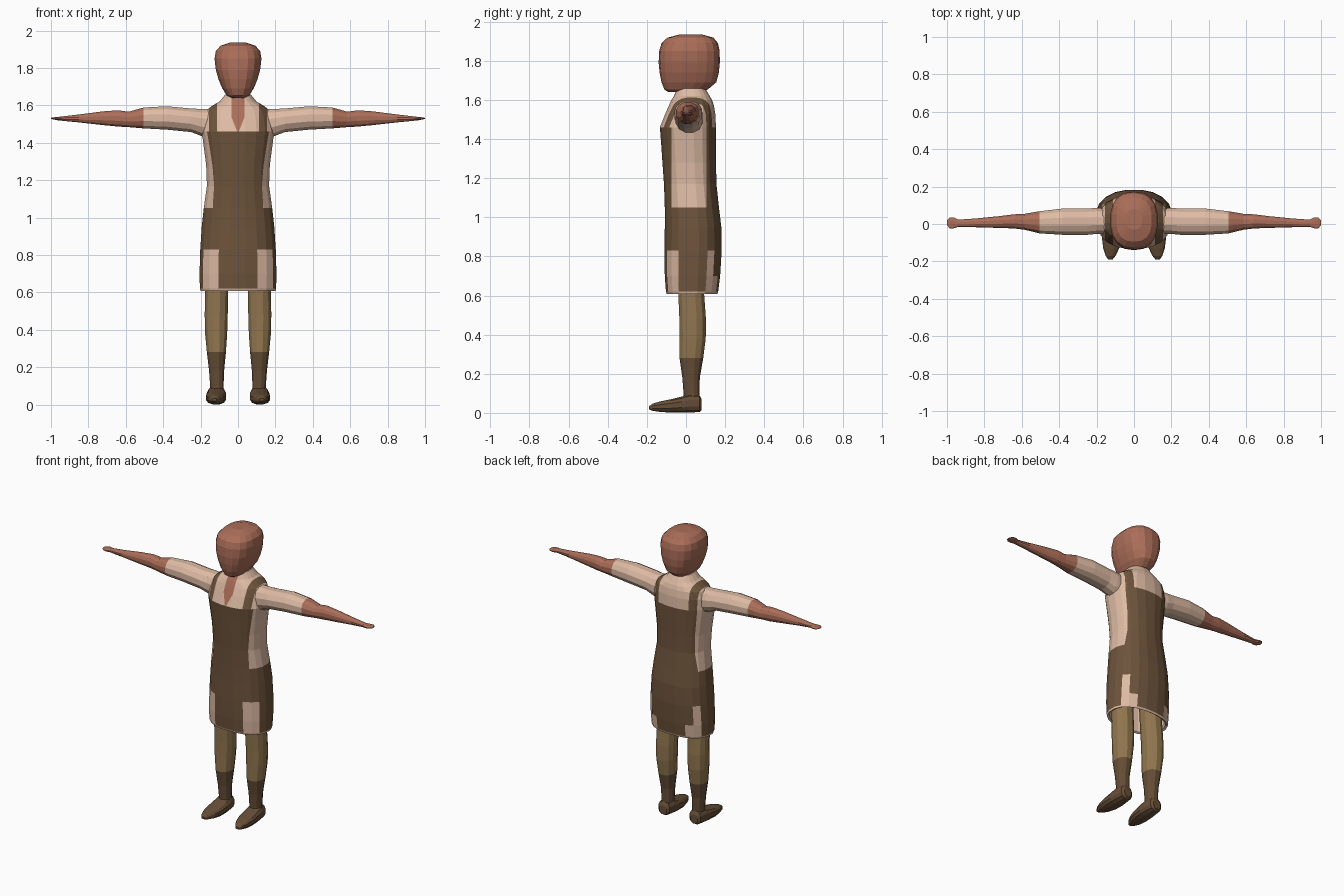
import bpy, bmesh, math
from mathutils import Vector

cube = bpy.data.objects.get("Cube")
if cube:
    bpy.data.objects.remove(cube, do_unlink=True)


def make_material(name, *rgb):
    """Make one flat colour from display values."""
    linear = [(c / 255 / 12.92) if c < 11 else ((c / 255 + 0.055) / 1.055) ** 2.4 for c in rgb]
    mat = bpy.data.materials.new(name)
    mat.use_nodes = True
    mat.diffuse_color = (*linear, 1)
    shader = mat.node_tree.nodes["Principled BSDF"]
    shader.inputs["Base Color"].default_value = (*linear, 1)
    shader.inputs["Roughness"].default_value = 0.9
    return mat


skin = make_material("skin", 172, 110, 89)
shirt = make_material("cream shirt", 222, 187, 164)
apron = make_material("brown apron", 110, 84, 60)
trousers = make_material("khaki trousers", 146, 119, 80)
leather = make_material("boot leather", 102, 78, 55)


def loft(rings, axis, sides, power, mirror=1):
    """Skin closed rounded sections; each ring is (position, low a, high a, low b, high b)."""
    bm = bmesh.new()
    loops = []
    for pos, a_low, a_high, b_low, b_high in rings:
        loop = []
        for i in range(sides):
            turn = math.tau * (i + 0.5) / sides
            c, s = math.cos(turn), math.sin(turn)
            a = (a_low + a_high) / 2 + (a_high - a_low) / 2 * math.copysign(abs(c) ** (2 / power), c)
            b = (b_low + b_high) / 2 + (b_high - b_low) / 2 * math.copysign(abs(s) ** (2 / power), s)
            x, y, z = {"x": (pos, a, b), "y": (a, pos, b), "z": (a, b, pos)}[axis]
            loop.append(bm.verts.new((x * mirror, y, z)))
        loops.append(loop)
    for low, high in zip(loops, loops[1:]):
        for i in range(sides):
            j = (i + 1) % sides
            bm.faces.new((low[i], low[j], high[j], high[i]))
    bm.faces.new(loops[0])
    bm.faces.new(loops[-1])
    return bm


def cut(bm, point, normal, region):
    """Split the faces whose centre lies in the region along a plane."""
    faces = [f for f in bm.faces if region(f.calc_center_median())]
    edges = {e for f in faces for e in f.edges}
    verts = {v for f in faces for v in f.verts}
    bmesh.ops.bisect_plane(bm, geom=[*verts, *edges, *faces], plane_co=point, plane_no=normal)


def finish(bm, name, materials, rule=None):
    bmesh.ops.recalc_face_normals(bm, faces=bm.faces)
    if rule:
        for face in bm.faces:
            face.material_index = rule(face.calc_center_median())
    mesh = bpy.data.meshes.new(name)
    bm.to_mesh(mesh)
    bm.free()
    for mat in materials:
        mesh.materials.append(mat)
    obj = bpy.data.objects.new(name, mesh)
    bpy.context.collection.objects.link(obj)
    return obj


def symmetric(profile):
    """Expand (z, half width, front, back) into full rings."""
    return [(z, -w, w, front, back) for z, w, front, back in profile]


# Head: tapered to the chin and rounded on the crown
head = loft(symmetric([
    (1.64, 0.035, -0.09, 0.03), (1.652, 0.06, -0.11, 0.11), (1.69, 0.085, -0.125, 0.155),
    (1.74, 0.106, -0.135, 0.168), (1.79, 0.12, -0.14, 0.173), (1.85, 0.127, -0.137, 0.172),
    (1.89, 0.12, -0.125, 0.163), (1.918, 0.095, -0.095, 0.14), (1.935, 0.045, -0.03, 0.08),
]), "z", 18, 2.5)
finish(head, "head", [skin])

# Neck
neck = loft(symmetric([(1.58, 0.05, -0.03, 0.085), (1.7, 0.05, -0.03, 0.085)]), "z", 12, 2)
finish(neck, "neck", [skin])

# Body: hollow skirt inside, hem, waist, chest, shoulders and collar
HEM, WAIST, BIB = 0.62, 1.05, 1.46
body = loft(symmetric([
    (0.9, 0.17, -0.075, 0.14), (0.615, 0.19, -0.09, 0.15),
    (0.608, 0.203, -0.1, 0.162), (HEM, 0.206, -0.104, 0.166), (0.7, 0.208, -0.11, 0.176),
    (0.83, 0.204, -0.112, 0.184), (0.95, 0.196, -0.11, 0.182), (WAIST, 0.185, -0.11, 0.17),
    (1.17, 0.168, -0.114, 0.157), (1.28, 0.172, -0.122, 0.155), (1.37, 0.184, -0.128, 0.155),
    (BIB, 0.196, -0.135, 0.155), (1.53, 0.188, -0.107, 0.151), (1.575, 0.17, -0.087, 0.143),
    (1.6, 0.135, -0.075, 0.134), (1.62, 0.1, -0.062, 0.122), (1.657, 0.07, -0.048, 0.1),
]), "z", 20, 2.3)

SIDE_FRONT, SIDE_BACK = -0.075, 0.105
STRAP_IN, STRAP_OUT = 0.112, 0.156
NECKLINE, V_WIDTH, V_SLOPE = 1.45, 0.034, 0.4


def side_panel(p):
    return WAIST < p.z < BIB


def upper(p):
    return p.z > BIB


def throat(p):
    return upper(p) and p.y < 0 and abs(p.x) < STRAP_IN


for y in (SIDE_FRONT, SIDE_BACK):
    cut(body, (0, y, 0), (0, 1, 0), side_panel)
for side in (-1, 1):
    for x in (STRAP_IN, STRAP_OUT):
        cut(body, (side * x, 0, 0), (1, 0, 0), upper)
for side in (-1, 1):
    cut(body, (side * V_WIDTH, 0, 0), (1, 0, 0), throat)
    cut(body, (0, 0, NECKLINE), (1, 0, -side * V_SLOPE), throat)


def body_colour(p):
    inside = p.z < 0.8 and abs(p.x) < 0.185 and -0.09 < p.y < 0.15
    if p.z < HEM or inside:
        return 0
    if upper(p):
        if throat(p) and abs(p.x) < min(V_WIDTH, (p.z - NECKLINE) * V_SLOPE):
            return 2
        return 1 if STRAP_IN < abs(p.x) < STRAP_OUT else 0
    if side_panel(p) and SIDE_FRONT < p.y < SIDE_BACK:
        return 0
    return 1


# Skirt lining is coloured by the faces that point to the middle
bmesh.ops.recalc_face_normals(body, faces=body.faces)
lining = []
for f in body.faces:
    c = f.calc_center_median()
    outward = Vector((c.x, c.y - 0.035, 0))
    if c.z < 0.95 and (f.normal.dot(outward) < 0 or abs(f.normal.z) > 0.9):
        lining.append(f.index)
body_obj = finish(body, "shirt_and_apron", [shirt, apron, skin], body_colour)
for index in lining:
    if index >= 0:
        body_obj.data.polygons[index].material_index = 0

CUFF, BOOT_TOP = 0.505, 0.28
for side, label in ((1, "left"), (-1, "right")):
    # Sleeve and bare forearm, ending in a flat hand
    arm = loft([
        (0.158, -0.055, 0.085, 1.42, 1.583), (0.2, -0.055, 0.088, 1.435, 1.583),
        (0.25, -0.06, 0.085, 1.455, 1.585), (0.38, -0.06, 0.085, 1.468, 1.597),
        (CUFF, -0.052, 0.07, 1.475, 1.59), (0.585, -0.032, 0.056, 1.482, 1.567),
        (0.64, -0.025, 0.053, 1.485, 1.575), (0.72, -0.022, 0.043, 1.493, 1.569),
        (0.85, -0.018, 0.03, 1.508, 1.552), (0.94, -0.016, 0.024, 1.517, 1.541),
        (0.965, -0.025, 0.037, 1.52, 1.538), (0.985, -0.024, 0.036, 1.524, 1.536),
        (1.0, -0.008, 0.02, 1.527, 1.533),
    ], "x", 12, 2.2, side)
    finish(arm, label + "_arm", [shirt, skin], lambda p: int(abs(p.x) > CUFF))

    # Trouser leg tucked into the boot shaft
    leg = loft([
        (0.04, 0.078, 0.15, -0.012, 0.07), (0.1, 0.076, 0.15, -0.014, 0.07),
        (0.18, 0.073, 0.156, -0.02, 0.072), (BOOT_TOP, 0.063, 0.168, -0.035, 0.09),
        (0.38, 0.056, 0.178, -0.035, 0.103), (0.48, 0.053, 0.18, -0.036, 0.104),
        (0.62, 0.05, 0.178, -0.042, 0.094), (0.88, 0.04, 0.165, -0.05, 0.1),
    ], "z", 12, 2.2, side)
    finish(leg, label + "_leg", [leather, trousers], lambda p: int(p.z > BOOT_TOP))

    # Boot foot: heel, instep and narrowing toe
    foot = loft([
        (0.08, 0.088, 0.142, 0.012, 0.07), (0.068, 0.073, 0.158, 0.003, 0.093),
        (0.02, 0.065, 0.166, 0.001, 0.098), (-0.02, 0.062, 0.17, 0, 0.085),
        (-0.08, 0.064, 0.172, 0.001, 0.07), (-0.13, 0.078, 0.166, 0.004, 0.06),
        (-0.17, 0.098, 0.152, 0.01, 0.048), (-0.19, 0.114, 0.138, 0.018, 0.034),
    ], "y", 12, 2.6, side)
    finish(foot, label + "_boot", [leather])
